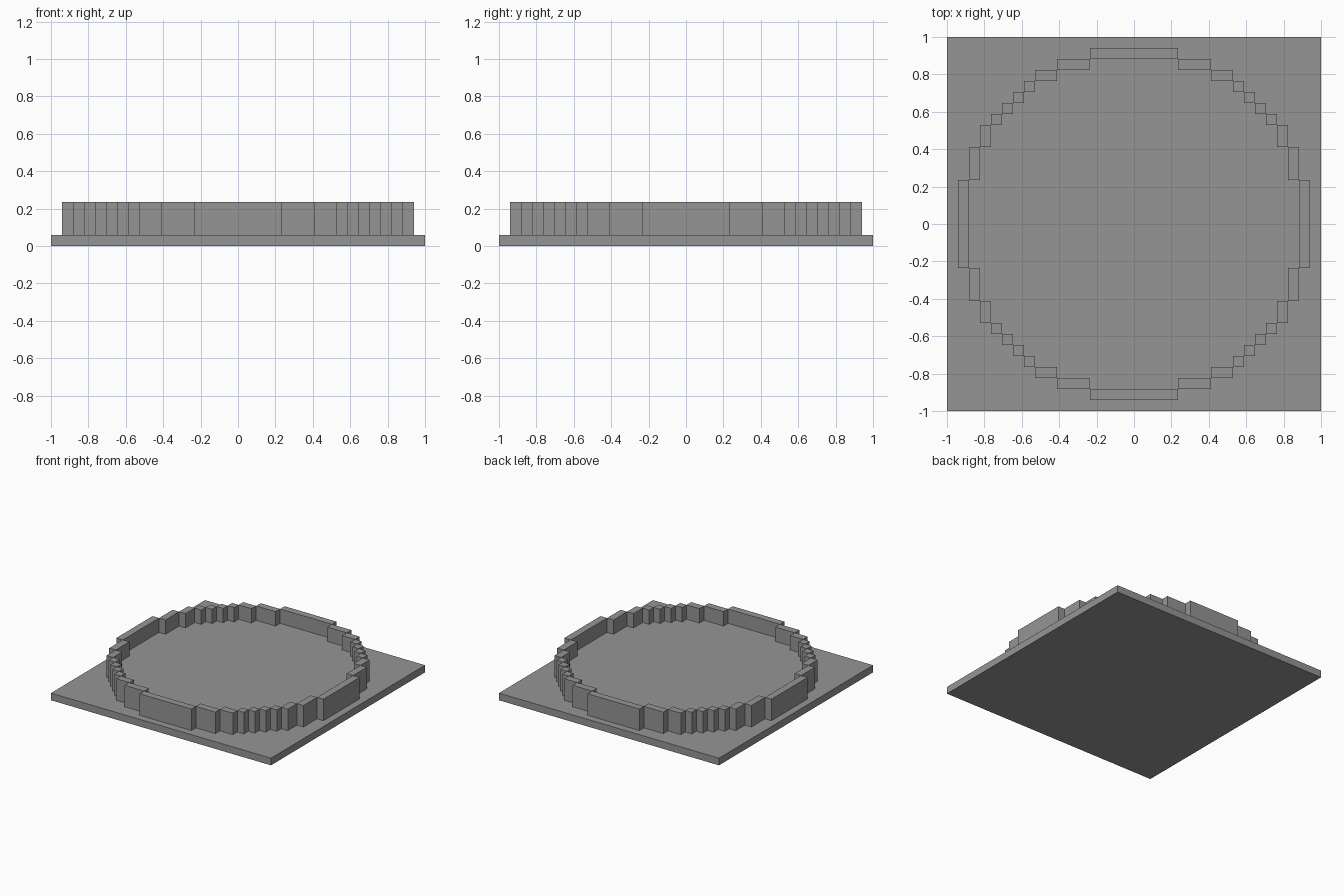
import bpy
import bmesh
from mathutils import Matrix, Vector

old = bpy.data.objects.get("Cube")
if old:
    bpy.data.objects.remove(old, do_unlink=True)

U = 2 / 34  # one block unit

grey = bpy.data.materials.new("stone_grey")
grey.use_nodes = True
colour = (0.3, 0.3, 0.3, 1)
grey.diffuse_color = colour
grey.node_tree.nodes["Principled BSDF"].inputs["Base Color"].default_value = colour


def add_box(bm, low, high):
    """Add a box between two corners given in block units."""
    low, high = Vector(low) * U, Vector(high) * U
    matrix = Matrix.Translation((low + high) / 2) @ Matrix.Diagonal((*(high - low), 1))
    bmesh.ops.create_cube(bm, size=1, matrix=matrix)


def finish(name, bm):
    mesh = bpy.data.meshes.new(name)
    bm.to_mesh(mesh)
    bm.free()
    mesh.materials.append(grey)
    obj = bpy.data.objects.new(name, mesh)
    bpy.context.collection.objects.link(obj)


def make_boxes(name, boxes):
    bm = bmesh.new()
    for low, high in boxes:
        add_box(bm, low, high)
    finish(name, bm)


# Square base slab
make_boxes("base_plate", [((-17, -17, 0), (17, 17, 1))])

# Four long straight walls on the axes
make_boxes("long_walls", [
    box for s in (-15.5, 15.5) for box in (
        ((-4, s - 0.5, 1), (4, s + 0.5, 4)),
        ((s - 0.5, -4, 1), (s + 0.5, 4, 4)))])

# Stepped corner walls: block edges along x, each step one block lower in y
edges_x = [4, 7, 9, 10, 11, 12, 13, 14, 15]
edges_y = edges_x[::-1]
steps = list(zip(edges_x, edges_x[1:], edges_y[1:], edges_y))
for side, sx in (("left", 1), ("right", -1)):
    for end, sy in (("front", -1), ("back", 1)):
        boxes = []
        for x0, x1, y0, y1 in steps:
            xs, ys = sorted((sx * x0, sx * x1)), sorted((sy * y0, sy * y1))
            boxes.append(((xs[0], ys[0], 1), (xs[1], ys[1], 4)))
        make_boxes(f"stepped_wall_{end}_{side}", boxes)

# Raised floor filling the ring: one stepped quarter outline turned four times
quarter = []
for x0, x1, y0, y1 in steps:
    quarter += [(x0, y1), (x0, y0)]
quarter.append((edges_x[-1], edges_y[-1]))
outline = []
for turn in range(4):
    outline += [(x, y) for x, y in quarter]
    # turn the quarter clockwise for the next corner
    quarter = [(y, -x) for x, y in quarter]

bm = bmesh.new()
floor = bm.faces.new([bm.verts.new((x * U, y * U, U)) for x, y in outline])
top = bmesh.ops.extrude_face_region(bm, geom=[floor], use_keep_orig=True)
bmesh.ops.translate(bm, vec=(0, 0, U),
                    verts=[v for v in top["geom"] if isinstance(v, bmesh.types.BMVert)])
bmesh.ops.recalc_face_normals(bm, faces=bm.faces)
finish("raised_floor", bm)
